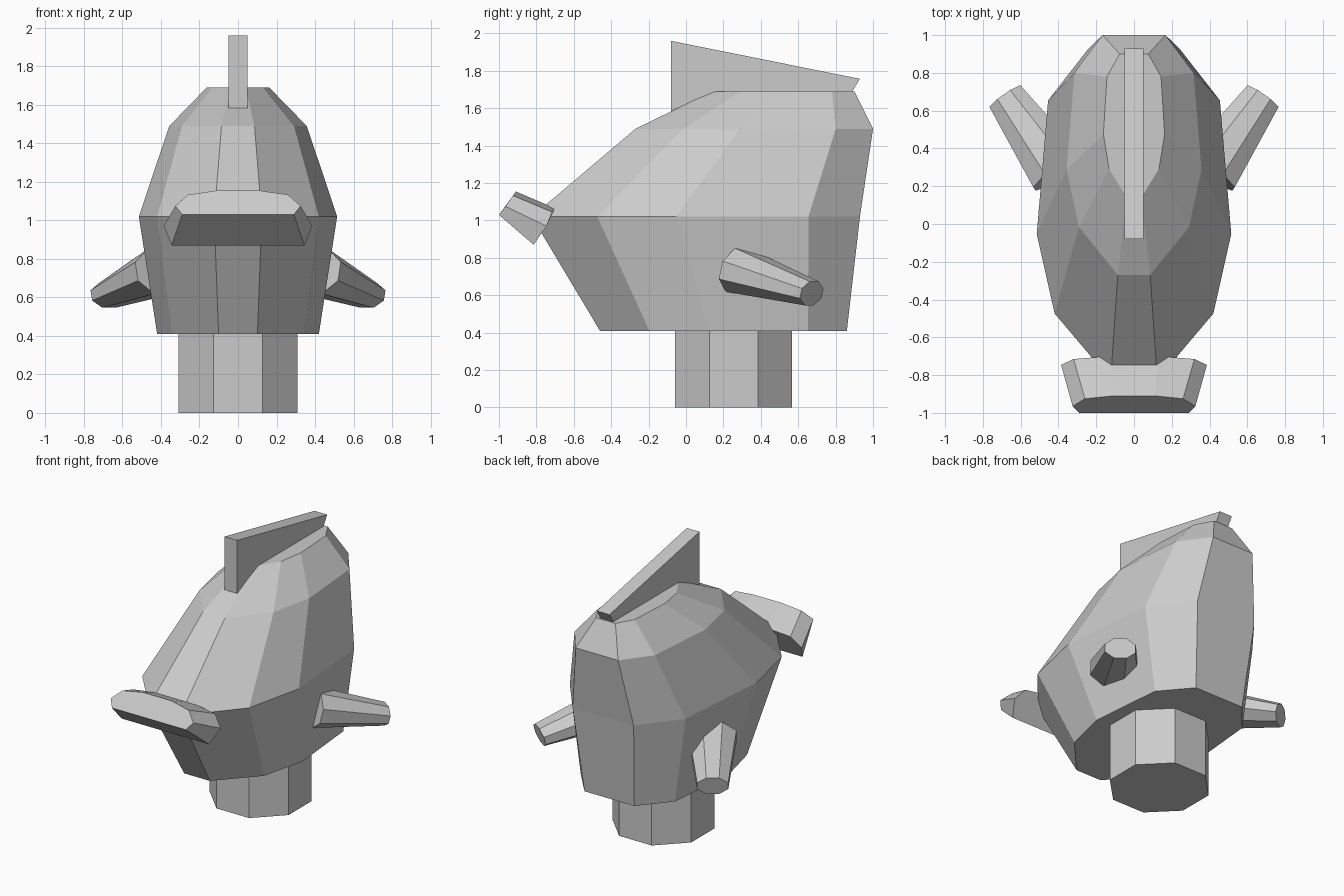
import bpy
from math import cos, sin, pi
from mathutils import Vector

if "Cube" in bpy.data.objects:
    bpy.data.objects.remove(bpy.data.objects["Cube"])


def loft(name, rings):
    """Closed skin through matching rings of points."""
    n = len(rings[0])
    verts = [p for r in rings for p in r]
    faces = [tuple(reversed(range(n))),
             tuple(range((len(rings) - 1) * n, len(rings) * n))]
    for k in range(len(rings) - 1):
        for i in range(n):
            j = (i + 1) % n
            faces.append((k*n + i, k*n + j, (k+1)*n + j, (k+1)*n + i))
    mesh = bpy.data.meshes.new(name)
    mesh.from_pydata(verts, [], faces)
    # consistent outward normals
    import bmesh
    bm = bmesh.new()
    bm.from_mesh(mesh)
    bmesh.ops.recalc_face_normals(bm, faces=bm.faces)
    bm.to_mesh(mesh)
    bm.free()
    obj = bpy.data.objects.new(name, mesh)
    bpy.context.collection.objects.link(obj)
    return obj


def mirrored(half):
    """Full ring from its +x half."""
    return list(half) + [(-x, y, z) for x, y, z in reversed(half)]


def octagon(c, u, v):
    """Flat-sided octagon with apothem vectors u and v."""
    k = 1 / cos(pi / 8)
    return [c + k * (u * cos(a) + v * sin(a))
            for a in (pi / 8 + i * pi / 4 for i in range(8))]


# body: one ten-sided outline, scaled per level (z, y front, y back, half width)
outline = [(.24, 0), (.816, .2), (1, .44), (.883, .843), (.466, 1)]
levels = [(.41, -.46, .86, .42), (1.02, -.825, .93, .515),
          (1.49, -.27, 1.0, .357), (1.69, .14, .9, .162)]
loft("body", [mirrored([(w * x, y0 + t * (y1 - y0), z) for x, t in outline])
              for z, y0, y1, w in levels])

# neck
loft("neck", [octagon(Vector((0, .255, z)), Vector((.31, 0, 0)), Vector((0, .313, 0)))
              for z in (0, .45)])

# beak: wide flattened tube, tilted up to the front
back = [(.13, -.70, 1.065), (.32, -.715, 1.045), (.386, -.746, .97), (.345, -.815, .87)]
front = [(.11, -.91, 1.155), (.26, -.925, 1.133), (.325, -.965, 1.075), (.29, -1.0, 1.03)]
loft("beak", [mirrored(back), mirrored(front)])

# crest: thin slab along the top
profile = [(-.08, 1.57), (-.08, 1.96), (.93, 1.757), (.81, 1.56)]
loft("crest", [[(x, y, z) for y, z in profile] for x in (-.05, .05)])

# side limbs: tapered oval tubes
for side, label in ((1, "right"), (-1, "left")):
    base = Vector((side * .40, .275, .735))
    tip = Vector((side * .68, .672, .61))
    axis = (tip - base).normalized()
    u = axis.cross(Vector((0, 0, 1))).normalized()
    v = u.cross(axis)
    loft("limb_" + label, [octagon(base, u * .155, v * .12),
                           octagon(tip, u * .1, v * .066)])
